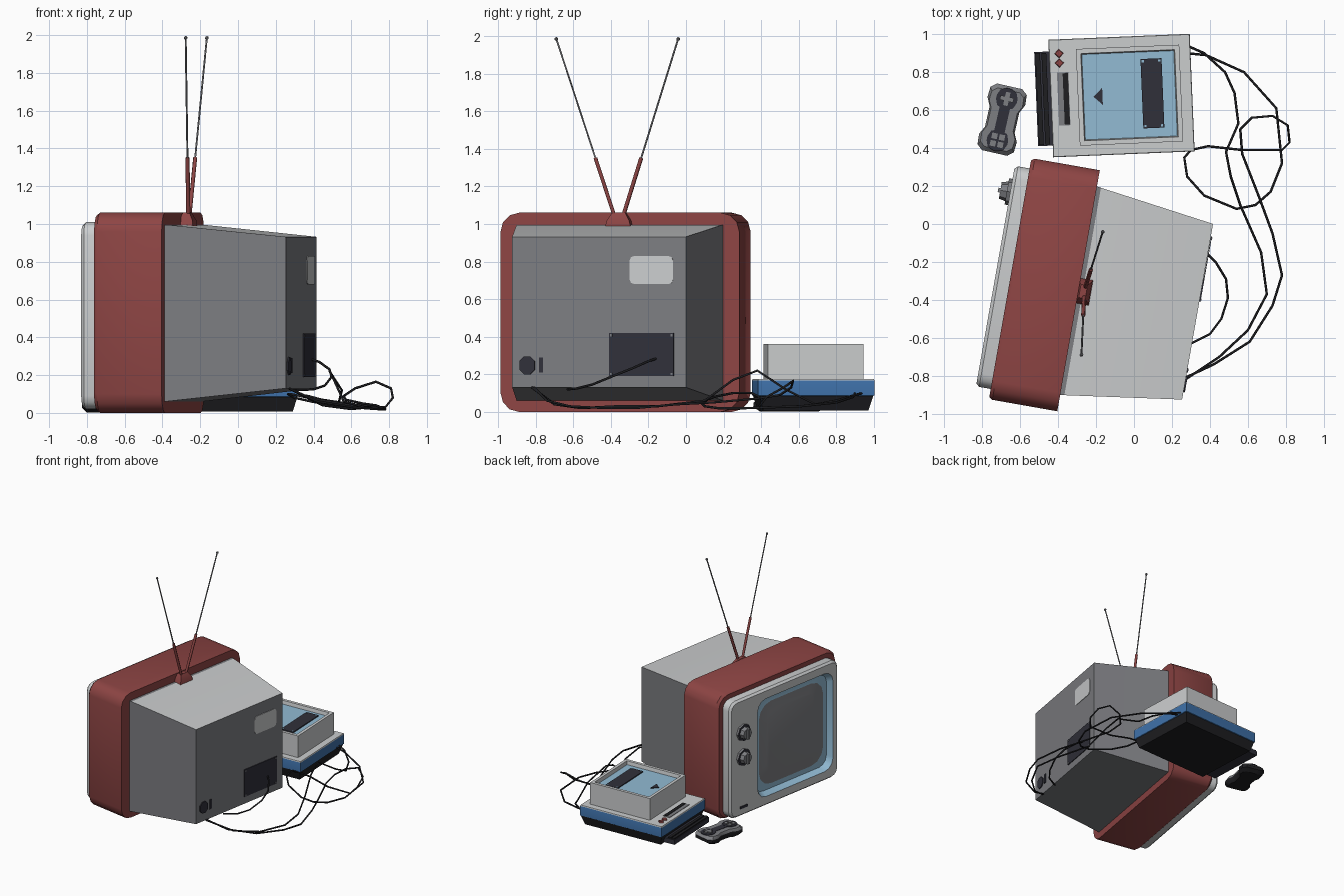
import bpy, bmesh, math
from mathutils import Matrix, Vector

if "Cube" in bpy.data.objects:
    bpy.data.objects.remove(bpy.data.objects["Cube"])


def lin(c):
    c /= 255
    return c / 12.92 if c <= 0.04045 else ((c + 0.055) / 1.055) ** 2.4


def material(name, r, g, b):
    m = bpy.data.materials.new(name)
    m.diffuse_color = (lin(r), lin(g), lin(b), 1)
    m.use_nodes = True
    m.node_tree.nodes["Principled BSDF"].inputs["Base Color"].default_value = m.diffuse_color
    return m


LIGHT = material("light grey", 203, 205, 206)
MID = material("mid grey", 125, 126, 130)
DARK = material("charcoal", 48, 48, 58)
BLACK = material("black", 30, 30, 33)
RED = material("dull red", 142, 69, 68)
BLUE = material("blue", 62, 112, 168)
SKY = material("pale blue", 146, 187, 212)


def place(x, y, z, deg):
    return Matrix.Translation((x, y, z)) @ Matrix.Rotation(math.radians(deg), 4, 'Z')


TV = place(-0.4725, -0.32, 0, -10)       # local x = towards the back, y = width
CONSOLE = place(-0.066, 0.677, 0, 2.4)
PAD = place(-0.695, 0.55, 0, -12.8)


def rrect(axis, h, a0, a1, b0, b1, r=0.0, segs=0):
    """Rectangle with rounded corners, in the plane across the given axis."""
    pts = []
    corners = [(a1 - r, b1 - r), (a0 + r, b1 - r), (a0 + r, b0 + r), (a1 - r, b0 + r)]
    for i, (a, b) in enumerate(corners):
        for k in range(segs + 1):
            t = math.pi / 2 * (i + (k / segs if segs else 0.5))
            pts.append((a + r * math.cos(t), b + r * math.sin(t)))
    return [(h, a, b) if axis == 'x' else (a, b, h) for a, b in pts]


def loft(name, rings, mats, mtx=Matrix(), rule=None):
    """Skin a row of rings; mats = first cap, each band, last cap."""
    if not isinstance(mats, list):
        mats = [mats] * (len(rings) + 1)
    used = list(dict.fromkeys(mats))
    bm = bmesh.new()
    vs = [[bm.verts.new(p) for p in ring] for ring in rings]
    n = len(rings[0])
    bm.faces.new(vs[0]).material_index = used.index(mats[0])
    for i in range(len(rings) - 1):
        for j in range(n):
            k = (j + 1) % n
            f = bm.faces.new((vs[i][j], vs[i][k], vs[i + 1][k], vs[i + 1][j]))
            f.material_index = used.index(mats[i + 1])
    bm.faces.new(vs[-1]).material_index = used.index(mats[-1])
    bmesh.ops.remove_doubles(bm, verts=bm.verts, dist=1e-5)
    bmesh.ops.recalc_face_normals(bm, faces=bm.faces)
    if rule:
        rule(bm, used)
    me = bpy.data.meshes.new(name)
    bm.to_mesh(me)
    bm.free()
    for m in used:
        me.materials.append(m)
    me.shade_smooth()
    me.set_sharp_from_angle(angle=math.radians(35))
    ob = bpy.data.objects.new(name, me)
    ob.matrix_world = mtx
    bpy.context.collection.objects.link(ob)
    return ob


def plate(name, axis, h, t, a0, a1, b0, b1, mat, mtx, r=0.0, segs=0):
    return loft(name, [rrect(axis, h, a0, a1, b0, b1, r, segs),
                       rrect(axis, h + t, a0, a1, b0, b1, r, segs)], mat, mtx)


def tube(name, pts, radius, mat, sides=6):
    """Round bar or cable through the given points."""
    cu = bpy.data.curves.new(name, 'CURVE')
    cu.dimensions = '3D'
    cu.bevel_depth = radius
    cu.bevel_resolution = (sides - 4) // 2
    cu.use_fill_caps = True
    sp = cu.splines.new('POLY')
    sp.points.add(len(pts) - 1)
    for p, q in zip(sp.points, pts):
        p.co = (*q, 1)
    cu.materials.append(mat)
    ob = bpy.data.objects.new(name, cu)
    bpy.context.collection.objects.link(ob)


# Television: red surround
loft("tv_surround", [rrect('x', u, -.645 + i, .645 - i, i, 1.06 - i, .1, 3)
                     for u, i in ((-.183, .012), (-.165, 0), (.183, 0))], RED, TV)


# Television: tapered back housing, with a lighter sloping top
def light_top(bm, used):
    for f in bm.faces:
        if f.normal.z > .5 and f.calc_center_median().x > .22:
            f.material_index = used.index(LIGHT)


loft("tv_housing", [rrect('x', .17, -.56, .56, .058, .995), rrect('x', .205, -.555, .555, .062, .995),
                    rrect('x', .82, -.47, .47, .13, .932)],
     [MID, MID, MID, LIGHT], TV, lambda bm, used: (
         [setattr(f, "material_index", used.index(MID)) for f in bm.faces], light_top(bm, used)))

# Television: bezel, recessed surround and bulging screen
loft("tv_bezel", [rrect('x', -.17, -.59, .59, .02, 1.01, .07, 3),
                  rrect('x', -.245, -.59, .59, .02, 1.01, .07, 3),
                  rrect('x', -.262, -.575, .575, .035, .995, .06, 3),
                  rrect('x', -.262, -.53, .29, .10, .93, .09, 3),
                  rrect('x', -.215, -.505, .265, .125, .905, .08, 3),
                  rrect('x', -.215, -.47, .23, .165, .865, .13, 3),
                  rrect('x', -.228, -.40, .16, .235, .795, .11, 3)],
     [LIGHT, LIGHT, LIGHT, LIGHT, SKY, SKY, MID, MID], TV)


# Television: channel knobs and small switch
def disc(h, v, z, r):
    return rrect('x', h, v - r, v + r, z - r, z + r, r, 2)


for i, z in enumerate((.73, .52)):
    loft(f"tv_knob_{i}", [disc(-.255, .45, z, .07), disc(-.28, .45, z, .07), disc(-.28, .45, z, .052),
                          disc(-.315, .45, z, .045)], [MID, MID, DARK, MID, MID], TV)
    plate(f"tv_knob_grip_{i}", 'x', -.315, -.012, .438, .462, z - .042, z + .042, MID, TV)
plate("tv_switch", 'x', -.262, -.006, .40, .48, .085, .105, DARK, TV)

# Television: back panel with screws, label, socket and slot
plate("back_panel", 'x', .82, .006, .054, .404, .19, .42, DARK, TV)
for v in (.066, .392):
    for z in (.202, .408):
        plate("panel_screw", 'x', .826, .003, v - .006, v + .006, z - .006, z + .006, MID, TV)
plate("back_label", 'x', .82, .004, .165, .40, .68, .83, LIGHT, TV, .025, 2)
plate("back_socket", 'x', .82, .008, -.43, -.347, .2, .295, DARK, TV, .025, 1)
plate("back_slot", 'x', .82, .006, -.325, -.302, .21, .29, DARK, TV)

# Aerial: wedge foot, two red sleeves, two thin rods with tips
loft("aerial_foot", [rrect('z', .98, .165, .25, -.07, .07), rrect('z', 1.02, .17, .245, -.06, .06),
                     rrect('z', 1.06, .19, .225, -.035, .035)], RED, TV)
for side, a, b in (("left", (-.263, -.38, 1.04), (-.277, -.69, 1.985)),
                   ("right", (-.257, -.335, 1.04), (-.165, -.042, 1.985))):
    a, b = Vector(a), Vector(b)
    tube(f"aerial_sleeve_{side}", [a, a.lerp(b, .33)], .011, RED)
    tube(f"aerial_rod_{side}", [a.lerp(b, .32), b], .005, MID)
    bpy.ops.mesh.primitive_ico_sphere_add(subdivisions=1, radius=.011, location=b)
    tip = bpy.context.object
    tip.name = f"aerial_tip_{side}"
    tip.data.materials.append(MID)

# Console: black foot, blue sides, light deck
loft("console_body", [rrect('z', .008, -.345, .345, -.28, .28), rrect('z', .085, -.368, .368, -.305, .305),
                      rrect('z', .088, -.373, .373, -.31, .31), rrect('z', .168, -.373, .373, -.31, .31),
                      rrect('z', .176, -.37, .37, -.307, .307)],
     [BLACK, BLACK, BLUE, BLUE, LIGHT, LIGHT], CONSOLE)

# Console: raised box with a pale blue sunken top
loft("console_box", [rrect('z', .17, -.23, .315, -.255, .255), rrect('z', .36, -.23, .315, -.255, .255),
                     rrect('z', .36, -.205, .29, -.23, .23), rrect('z', .33, -.2, .285, -.225, .225)],
     [LIGHT, LIGHT, LIGHT, LIGHT, SKY], CONSOLE)
plate("box_grille", 'z', .33, .008, .108, .219, -.178, .188, DARK, CONSOLE)
for x in (.12, .207):
    for y in (-.166, .176):
        plate("grille_screw", 'z', .338, .003, x - .006, x + .006, y - .006, y + .006, SKY, CONSOLE)
loft("box_arrow", [[(-.148, 0, z), (-.1, .045, z), (-.1, -.045, z)] for z in (.33, .336)], DARK, CONSOLE)

# Console: deck slot, diamond buttons and front tray
plate("deck_slot", 'z', .176, .004, -.335, -.275, -.145, .135, MID, CONSOLE)
plate("deck_slot_gap", 'z', .176, .007, -.305, -.277, -.14, .13, BLACK, CONSOLE)
for i, y in enumerate((.235, .185)):
    loft(f"deck_button_{i}", [[(-.32 + r, y, z), (-.32, y + r, z), (-.32 - r, y, z), (-.32, y - r, z)]
                              for r, z in ((.024, .176), (.02, .188))], RED, CONSOLE)
plate("front_tray", 'z', .02, .04, -.45, -.35, -.248, .248, DARK, CONSOLE)
for x in (-.445, -.412):
    plate("tray_ridge", 'z', .06, .01, x, x + .025, -.242, .242, BLACK, CONSOLE)

# Game pad: waisted body with black underside
quarter = [(.03, .18), (.068, .18), (.098, .155), (.102, .1), (.08, .055)]
half = quarter + [(x, -y) for x, y in reversed(quarter)]
outline = half + [(-x, -y) for x, y in half]
loft("pad_body", [[(x * s, y * s, z) for x, y in outline]
                  for s, z in ((.82, .002), (1, .025), (1, .05), (.88, .072))],
     [BLACK, BLACK, BLACK, MID, MID], PAD)
for y in (.112, -.112):
    plate("pad_disc", 'z', .07, .006, -.056, .056, y - .056, y + .056, DARK, PAD, .045, 2)
plate("pad_bridge", 'z', .07, .005, -.028, .028, -.08, .08, DARK, PAD)
for a, b in ((.036, .012), (.012, .036)):
    plate("pad_cross", 'z', .07, .012 + a / 10, -a, a, .112 - b, .112 + b, MID, PAD)
for x in (-.02, .02):
    for y in (-.132, -.092):
        plate("pad_button", 'z', .07, .013, x - .015, x + .015, y - .015, y + .015, MID, PAD)

# Cables: console to television (one with a loop), and a short one on the back
tube("cable_straight", [(.28, .94, .1), (.37, .9, .09), (.48, .8, .06), (.53, .69, .04), (.55, .53, .12),
                        (.485, .38, .22), (.51, .25, .17), (.56, .1, .06), (.67, -.15, .03),
                        (.7, -.37, .03), (.6, -.56, .02), (.45, -.7, .04), (.27, -.82, .13)], .0065, BLACK)
tube("cable_looped", [(.28, .9, .1), (.38, .89, .08), (.58, .8, .05), (.75, .61, .03), (.78, .32, .02),
                      (.72, .17, .02), (.64, .1, .03), (.54, .08, .05), (.37, .15, .08), (.28, .25, .1),
                      (.265, .35, .1), (.3, .39, .08), (.39, .41, .06), (.57, .39, .03), (.78, .39, .03),
                      (.82, .43, .08), (.81, .52, .13), (.73, .57, .165), (.62, .56, .13), (.56, .5, .09)],
     .0065, BLACK)
tube("cable_looped_end", [(.56, .5, .09), (.57, .37, .07), (.66, .14, .05), (.73, -.05, .04), (.78, -.27, .02),
                          (.73, -.43, .02), (.61, -.62, .03), (.42, -.74, .06), (.27, -.81, .13)],
     .0065, BLACK)
tube("cable_short", [(.37, -.14, .29), (.43, -.2, .27), (.485, -.29, .23), (.495, -.39, .19),
                     (.46, -.5, .145), (.4, -.58, .125), (.3, -.63, .12)], .0065, BLACK)
